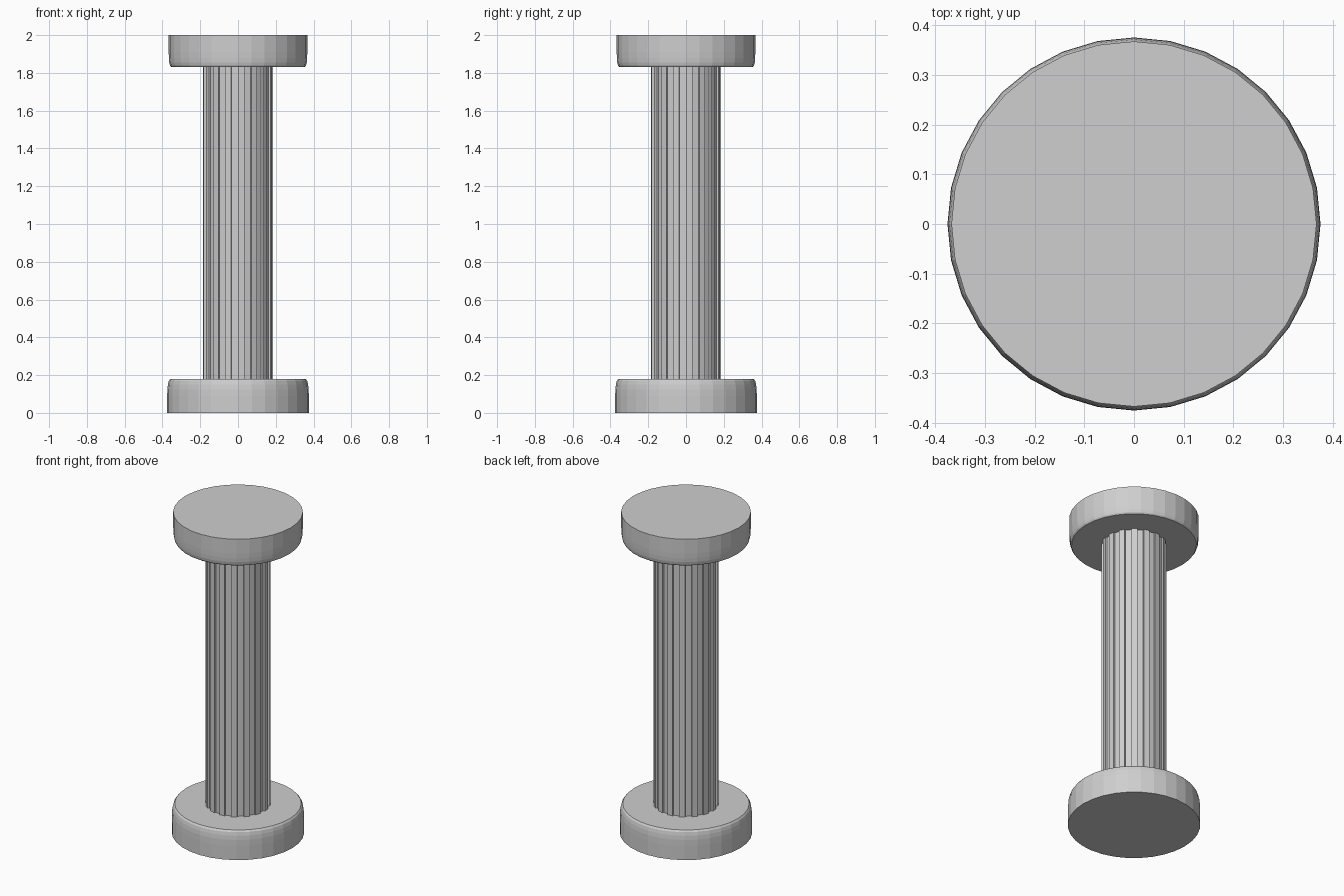
import bpy
import math

if "Cube" in bpy.data.objects:
    bpy.data.objects.remove(bpy.data.objects["Cube"])

SIDES = 32
STEP = 2 * math.pi / SIDES

stone = bpy.data.materials.new("grey stone")
stone.diffuse_color = (0.62, 0.62, 0.62, 1)
stone.use_nodes = True
stone.node_tree.nodes["Principled BSDF"].inputs["Base Color"].default_value = stone.diffuse_color


def loft(name, rings):
    """Join equal-length rings of points, bottom to top, and close both ends."""
    n = len(rings[0])
    verts = [p for ring in rings for p in ring]
    faces = [tuple(reversed(range(n))), tuple(range(len(verts) - n, len(verts)))]
    for r in range(len(rings) - 1):
        for i in range(n):
            a, b = r * n + i, r * n + (i + 1) % n
            faces.append((a, b, b + n, a + n))
    mesh = bpy.data.meshes.new(name)
    mesh.from_pydata(verts, [], faces)
    mesh.materials.append(stone)
    obj = bpy.data.objects.new(name, mesh)
    bpy.context.collection.objects.link(obj)
    return obj


def disc(name, profile):
    """Faceted disc from (radius, height) pairs."""
    loft(name, [[(r * math.cos(i * STEP), r * math.sin(i * STEP), z)
                 for i in range(SIDES)] for r, z in profile])


# Base with a rounded upper rim
disc("base", [(0.375, 0), (0.375, 0.09), (0.374, 0.125), (0.371, 0.15),
              (0.366, 0.17), (0.358, 0.18)])

# Capital with a rounded lower rim
disc("capital", [(0.354, 1.83), (0.360, 1.838), (0.364, 1.855),
                 (0.366, 1.88), (0.367, 1.91), (0.367, 2.0)])

# Shaft: every second face is raised along its normal to form a rib
RADIUS, RIB = 0.174, 0.011
outline = []
for k in range(0, SIDES, 2):
    mid = (k + 0.5) * STEP
    a, b = [(RADIUS * math.cos(t), RADIUS * math.sin(t))
            for t in (k * STEP, (k + 1) * STEP)]
    dx, dy = RIB * math.cos(mid), RIB * math.sin(mid)
    outline += [a, (a[0] + dx, a[1] + dy), (b[0] + dx, b[1] + dy), b]
loft("fluted_shaft", [[(x, y, z) for x, y in outline] for z in (0.175, 1.835)])
